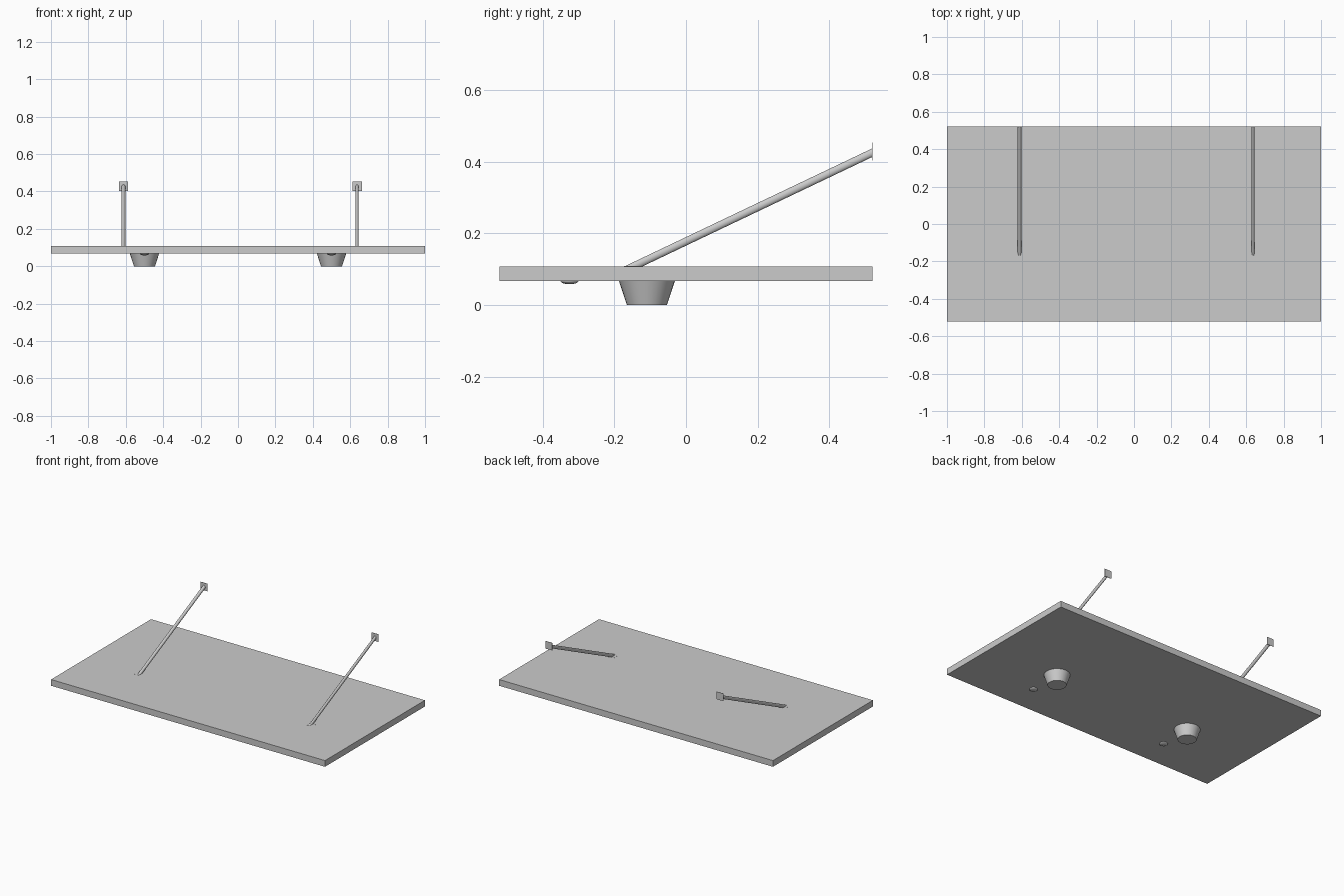
import bpy, bmesh, math
from mathutils import Matrix, Vector

default = bpy.data.objects.get("Cube")
if default:
    bpy.data.objects.remove(default, do_unlink=True)

grey = bpy.data.materials.new("light_grey")
grey.use_nodes = True
grey.diffuse_color = (0.6, 0.6, 0.6, 1)
grey.node_tree.nodes["Principled BSDF"].inputs["Base Color"].default_value = (0.6, 0.6, 0.6, 1)


def finish(name, bm, smooth=False):
    bmesh.ops.recalc_face_normals(bm, faces=bm.faces)
    mesh = bpy.data.meshes.new(name)
    bm.to_mesh(mesh)
    bm.free()
    mesh.materials.append(grey)
    obj = bpy.data.objects.new(name, mesh)
    bpy.context.collection.objects.link(obj)
    if smooth:
        bpy.ops.object.select_all(action="DESELECT")
        obj.select_set(True)
        bpy.context.view_layer.objects.active = obj
        bpy.ops.object.shade_smooth_by_angle(angle=math.radians(40))
    return obj


def box(name, center, size):
    bm = bmesh.new()
    bmesh.ops.create_cube(bm, size=1)
    bmesh.ops.scale(bm, vec=size, verts=bm.verts)
    bmesh.ops.translate(bm, vec=center, verts=bm.verts)
    return finish(name, bm)


def rod(name, start, end, half_width, half_height):
    """Sloping rod whose ends are cut upright, parallel to the wall."""
    bm = bmesh.new()
    bmesh.ops.create_cone(bm, cap_ends=True, segments=24, radius1=1, radius2=1, depth=1)
    start, end = Vector(start), Vector(end)
    for v in bm.verts:
        along = start.lerp(end, v.co.z + 0.5)
        v.co = along + Vector((v.co.x * half_width, 0, v.co.y * half_height))
    return finish(name, bm, True)


SLAB_BOTTOM, SLAB_TOP, BACK = 0.067, 0.108, 0.521

# Canopy slab
box("canopy_slab", (0, 0, (SLAB_BOTTOM + SLAB_TOP) / 2),
    (2, 2 * BACK, SLAB_TOP - SLAB_BOTTOM))

# Support rods with their wall and foot plates
for side, x, half_width in (("right", -0.612, 0.01), ("left", 0.637, 0.008)):
    rod(side + "_support_rod", (x, -0.19, 0.087), (x, BACK - 0.001, 0.425),
        half_width, 0.012)
    box(side + "_wall_plate", (x, BACK - 0.001, 0.428), (0.05, 0.002, 0.05))
    box(side + "_foot_plate", (x, -0.148, SLAB_TOP), (0.05, 0.05, 0.001))

# Downlights and small sensor domes under the slab
for side, x in (("right", -0.5), ("left", 0.5)):
    bm = bmesh.new()
    bmesh.ops.create_cone(bm, cap_ends=True, segments=32, radius1=0.056, radius2=0.078,
                          depth=SLAB_BOTTOM,
                          matrix=Matrix.Translation((x, -0.109, SLAB_BOTTOM / 2)))
    finish(side + "_downlight", bm, True)

    bm = bmesh.new()
    bmesh.ops.create_uvsphere(bm, u_segments=24, v_segments=12, radius=1)
    bmesh.ops.scale(bm, vec=(0.025, 0.025, 0.009), verts=bm.verts)
    bmesh.ops.translate(bm, vec=(x, -0.325, SLAB_BOTTOM), verts=bm.verts)
    finish(side + "_sensor_dome", bm, True)
